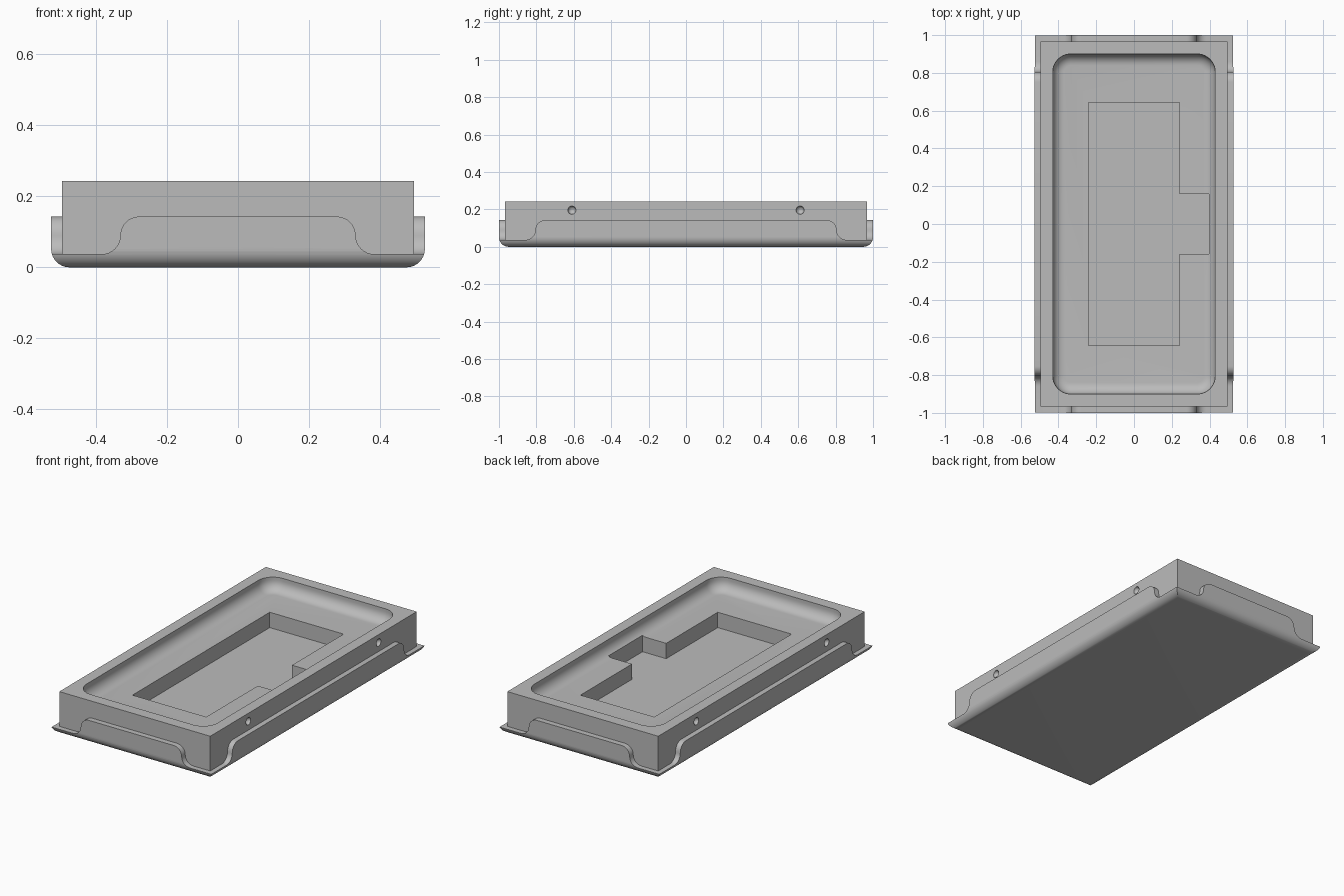
import bpy, bmesh
from math import sin, cos, pi, radians

cube = bpy.data.objects.get("Cube")
if cube:
    bpy.data.objects.remove(cube, do_unlink=True)

OX, OY = 0.526, 1.0        # tray half size
BX, BY = 0.495, 0.967      # body half size
TOP, RIM, LIP = 0.243, 0.143, 0.037
DECK, FLOOR = 0.166, 0.075

grey = bpy.data.materials.new("grey")
grey.use_nodes = True
grey.diffuse_color = (0.5, 0.5, 0.5, 1)
grey.node_tree.nodes["Principled BSDF"].inputs["Base Color"].default_value = (0.5, 0.5, 0.5, 1)


def finish(name, bm):
    bmesh.ops.recalc_face_normals(bm, faces=bm.faces)
    mesh = bpy.data.meshes.new(name)
    bm.to_mesh(mesh)
    bm.free()
    mesh.materials.append(grey)
    ob = bpy.data.objects.new(name, mesh)
    bpy.context.collection.objects.link(ob)
    return ob


def loft(name, rings):
    """Closed solid through a stack of equal-length rings."""
    bm = bmesh.new()
    rows = [[bm.verts.new(p) for p in ring] for ring in rings]
    for a, b in zip(rows, rows[1:]):
        for i in range(len(a)):
            j = (i + 1) % len(a)
            bm.faces.new((a[i], a[j], b[j], b[i]))
    bm.faces.new(rows[0])
    bm.faces.new(rows[-1])
    return finish(name, bm)


def rect(hx, hy, z):
    return [(-hx, -hy, z), (hx, -hy, z), (hx, hy, z), (-hx, hy, z)]


def round_rect(hx, hy, r, z, n=10):
    pts = []
    for k, (sx, sy) in enumerate(((1, 1), (-1, 1), (-1, -1), (1, -1))):
        for i in range(n + 1):
            a = (k + i / n) * pi / 2
            pts.append((sx * (hx - r) + r * cos(a), sy * (hy - r) + r * sin(a), z))
    return pts


def combine(target, tool, operation):
    mod = target.modifiers.new("combine", 'BOOLEAN')
    mod.operation, mod.object, mod.solver = operation, tool, 'EXACT'
    bpy.ops.object.select_all(action='DESELECT')
    bpy.context.view_layer.objects.active = target
    target.select_set(True)
    bpy.ops.object.modifier_apply(modifier=mod.name)
    bpy.data.objects.remove(tool, do_unlink=True)


# Tray with rounded lower edges and mitred corners
R = 0.052
rings = []
for i in range(11):
    a = i / 10 * pi / 2
    inset = R * (1 - sin(a))
    rings.append(rect(OX - inset, OY - inset, R * (1 - cos(a))))
rings.append(rect(OX, OY, RIM))
case = loft("case", rings)

# S-shaped notches that cut the tray walls away near each corner
r = (RIM - LIP) / 2
curve = [(0.248 - r * sin(i / 8 * pi / 2), RIM - r + r * cos(i / 8 * pi / 2)) for i in range(9)]
curve += [(0.248 - 2 * r + r * cos(i / 8 * pi / 2), LIP + r - r * sin(i / 8 * pi / 2)) for i in range(1, 9)]
notch = [(-0.1, LIP), (-0.1, 0.3), (0.248, 0.3)] + curve
for sx in (-1, 1):
    for sy in (-1, 1):
        combine(case, loft("end_notch", [[(sx * (OX - d), sy * y, z) for d, z in notch]
                                         for y in (BY - 0.01, OY + 0.1)]), 'DIFFERENCE')
        combine(case, loft("side_notch", [[(sx * x, sy * (OY - d), z) for d, z in notch]
                                          for x in (BX - 0.01, OX + 0.1)]), 'DIFFERENCE')

# Main block standing in the tray
combine(case, loft("block", [rect(BX, BY, 0.01), rect(BX, BY, TOP)]), 'UNION')

# Shallow cavity with a filleted floor
F = 0.06
rings = []
for i in range(9):
    a = i / 8 * pi / 2
    inset = F * (1 - sin(a))
    rings.append(round_rect(0.43 - inset, 0.90 - inset, 0.095 - inset, DECK + F * (1 - cos(a))))
rings.append(round_rect(0.43, 0.90, 0.095, 0.3))
combine(case, loft("cavity", rings), 'DIFFERENCE')

# Deep pocket with a side bay
w, h, bay, bh = 0.242, 0.643, 0.397, 0.16
outline = [(-w, -h), (w, -h), (w, -bh), (bay, -bh), (bay, bh), (w, bh), (w, h), (-w, h)]
combine(case, loft("pocket", [[(x, y, z) for x, y in outline] for z in (FLOOR, 0.2)]), 'DIFFERENCE')

# Round dimples on both long sides
for sx in (-1, 1):
    for sy in (-1, 1):
        bm = bmesh.new()
        bmesh.ops.create_uvsphere(bm, u_segments=24, v_segments=12, radius=0.022)
        bmesh.ops.translate(bm, verts=bm.verts, vec=(sx * BX, sy * 0.61, 0.196))
        combine(case, finish("dimple", bm), 'DIFFERENCE')

bpy.ops.object.shade_smooth_by_angle(angle=radians(30))
